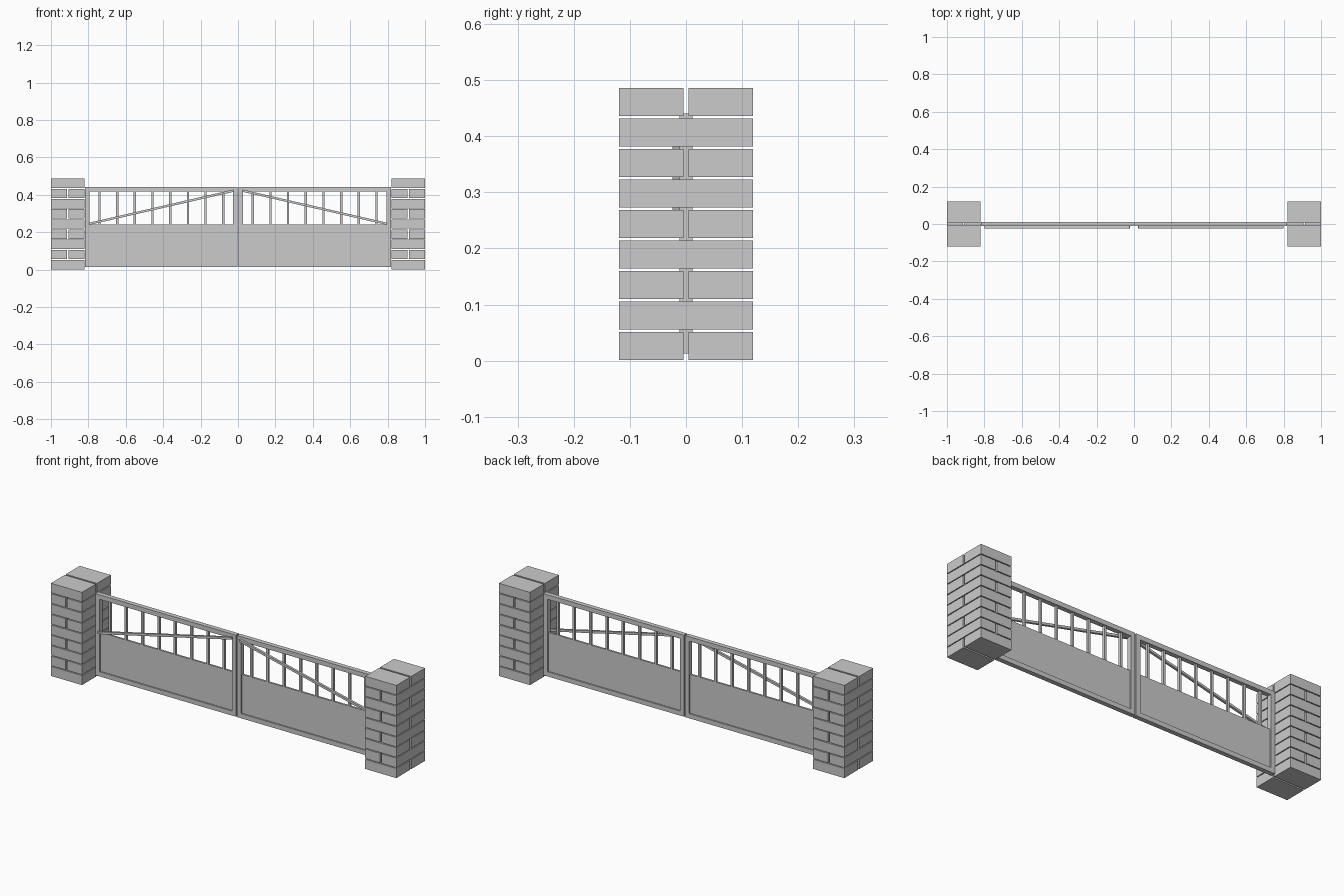
import bpy
import math

if "Cube" in bpy.data.objects:
    bpy.data.objects.remove(bpy.data.objects["Cube"])

# One flat grey for the whole model
grey = bpy.data.materials.new("light_grey")
grey.diffuse_color = (0.6, 0.6, 0.6, 1.0)
grey.use_nodes = True
grey.node_tree.nodes["Principled BSDF"].inputs["Base Color"].default_value = grey.diffuse_color


def box(name, x0, x1, y0, y1, z0, z1, tilt=0.0):
    """Box between two corners, optionally tilted in the xz plane about its centre."""
    bpy.ops.mesh.primitive_cube_add(
        size=1, location=((x0 + x1) / 2, (y0 + y1) / 2, (z0 + z1) / 2))
    ob = bpy.context.object
    ob.name = name
    ob.scale = (x1 - x0, y1 - y0, z1 - z0)
    bpy.ops.object.transform_apply(location=False, rotation=False, scale=True)
    ob.rotation_euler = (0, -tilt, 0)
    ob.data.materials.append(grey)
    return ob


def span(name, s, a, b, *rest):
    """Box whose x range a..b is mirrored to side s."""
    return box(name, min(s * a, s * b), max(s * a, s * b), *rest)


IN, OUT, D = 0.82, 1.0, 0.119       # pillar inner / outer x and half depth
PITCH, BRICK, GAP = 0.0544, 0.05, 0.0045
MID = (IN + OUT) / 2
T = 0.012                           # half thickness of the gate tubes
Z0, Z1 = 0.013, 0.44                # gate bottom and top
A, B = 0.003, 0.818                 # gate leaf inner and outer x

for side, s in (("left", -1), ("right", 1)):
    # Brick pillar: courses alternate direction
    for i in range(9):
        z = 0.001 + i * PITCH
        name = f"{side}_pillar_brick"
        if i % 2 == 0:
            span(name, s, IN, OUT, -D, -GAP, z, z + BRICK)
            span(name, s, IN, OUT, GAP, D, z, z + BRICK)
        else:
            span(name, s, IN, MID - GAP, -D, D, z, z + BRICK)
            span(name, s, MID + GAP, OUT, -D, D, z, z + BRICK)

    # Gate frame tubes
    span(f"{side}_gate_inner_post", s, A, A + 2 * T, -T, T, Z0, Z1)
    span(f"{side}_gate_outer_post", s, B - 2 * T, B, -T, T, Z0, Z1)
    span(f"{side}_gate_top_rail", s, A + 2 * T, B - 2 * T, -T, T, Z1 - 2 * T, Z1)
    span(f"{side}_gate_bottom_rail", s, A + 2 * T, B - 2 * T, -T, T, Z0, Z0 + 2 * T)

    # Solid lower panel
    span(f"{side}_gate_panel", s, A + 2 * T, B - 2 * T, -0.005, 0.005, Z0 + 2 * T, 0.24)

    # Upright bars
    for i in range(8):
        x = 0.079 + i * 0.0945
        span(f"{side}_gate_bar", s, x - 0.006, x + 0.006, -0.006, 0.006, 0.24, Z1 - 2 * T)

    # Diagonal brace on the front face, rising to the middle
    dx, dz = 0.775, 0.178
    half = math.hypot(dx, dz) / 2
    cx, cz = 0.41, 0.333
    box(f"{side}_gate_brace", s * cx - half, s * cx + half,
        -0.024, -T, cz - 0.006, cz + 0.006, tilt=-s * math.atan2(dz, dx))
